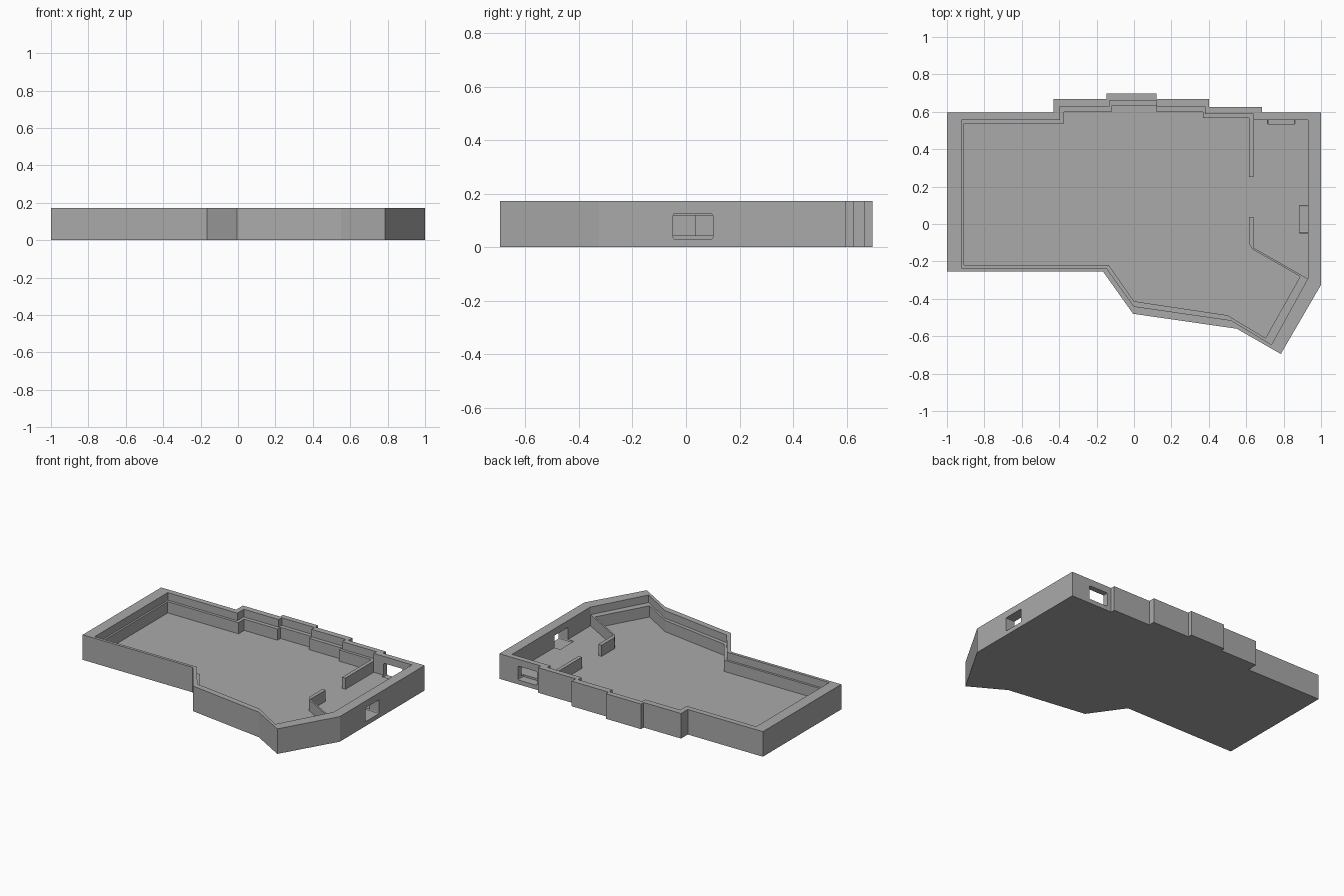
import bpy, bmesh

if "Cube" in bpy.data.objects:
    bpy.data.objects.remove(bpy.data.objects["Cube"])

grey = bpy.data.materials.new("plain grey")
grey.diffuse_color = (0.40, 0.40, 0.40, 1)
grey.use_nodes = True
grey.node_tree.nodes["Principled BSDF"].inputs["Base Color"].default_value = grey.diffuse_color


def prism(name, outline, z0, z1):
    """Upright prism over a flat outline."""
    bm = bmesh.new()
    face = bm.faces.new([bm.verts.new((x, y, z0)) for x, y in outline])
    ext = bmesh.ops.extrude_face_region(bm, geom=[face])
    for v in ext["geom"]:
        if isinstance(v, bmesh.types.BMVert):
            v.co.z = z1
    bmesh.ops.recalc_face_normals(bm, faces=bm.faces)
    mesh = bpy.data.meshes.new(name)
    bm.to_mesh(mesh)
    bm.free()
    ob = bpy.data.objects.new(name, mesh)
    bpy.context.collection.objects.link(ob)
    mesh.materials.append(grey)
    return ob


def window(name, x0, x1, y0, y1, along_x):
    """Box cutter with slightly rounded corners across the wall."""
    bottom, top = 0.03, 0.125
    ob = prism(name, [(x0, y0), (x1, y0), (x1, y1), (x0, y1)], bottom, top)
    bm = bmesh.new()
    bm.from_mesh(ob.data)
    axis = 0 if along_x else 1
    edges = [e for e in bm.edges
             if abs(e.verts[0].co[axis] - e.verts[1].co[axis]) > 0.01]
    bmesh.ops.bevel(bm, geom=edges, offset=0.007, segments=2,
                    profile=0.5, affect='EDGES')
    bm.to_mesh(ob.data)
    bm.free()
    return ob


def cut(ob, cutter):
    mod = ob.modifiers.new("cut", 'BOOLEAN')
    mod.operation = 'DIFFERENCE'
    mod.solver = 'EXACT'
    mod.object = cutter
    bpy.context.view_layer.objects.active = ob
    bpy.ops.object.modifier_apply(modifier=mod.name)
    bpy.data.objects.remove(cutter)


# outer shell of the tray
outer = [(-1, -.255), (-.165, -.255), (-.005, -.48), (.55, -.56), (.785, -.695),
         (1, -.325), (1, .595), (.685, .595), (.685, .625), (.40, .625),
         (.40, .668), (.12, .668), (.12, .697), (-.147, .697), (-.147, .668),
         (-.43, .668), (-.43, .595), (-1, .595)]
tray = prism("case_tray", outer, 0, 0.172)

# wide upper recess that leaves the ledge
upper = [(-.923, -.235), (-.148, -.235), (0, -.44), (.52, -.515), (.735, -.645),
         (.93, -.29), (.93, .557), (.64, .557), (.64, .588), (.38, .588),
         (.38, .627), (.12, .627), (.12, .66), (-.13, .66), (-.13, .627),
         (-.395, .627), (-.395, .557), (-.923, .557)]
cut(tray, prism("upper_cutter", upper, 0.12, 0.3))

# lower cavity, wrapping around the two thin partition walls
lower = [(-.91, -.22), (-.135, -.22), (0, -.413), (.50, -.488), (.703, -.61),
         (.888, -.281), (.635, -.136), (.615, -.105), (.615, .037), (.64, .037),
         (.64, -.127), (.93, -.293), (.93, .557), (.64, .557), (.64, .25),
         (.615, .25), (.615, .568), (.37, .568), (.37, .60), (.12, .60),
         (.12, .632), (-.12, .632), (-.12, .60), (-.373, .60), (-.373, .538),
         (-.91, .538)]
cut(tray, prism("lower_cutter", lower, 0.043, 0.3))

# cable windows in the right and back walls
cut(tray, window("right_window_cutter", .885, 1.1, -.048, .10, True))
cut(tray, window("back_window_cutter", .715, .86, .535, .7, False))
